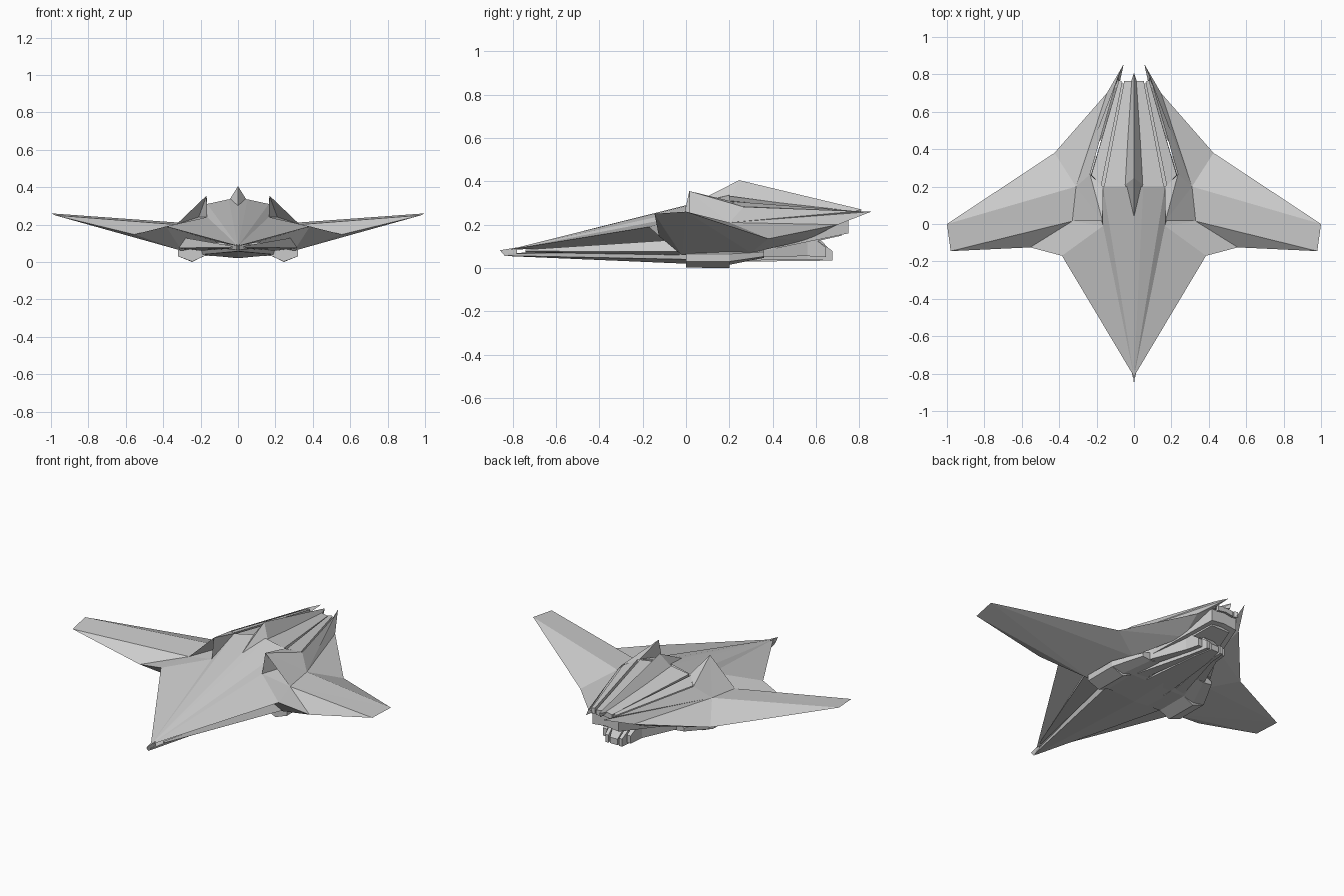
import bpy, bmesh

if "Cube" in bpy.data.objects:
    bpy.data.objects.remove(bpy.data.objects["Cube"])


def build(name, pts, faces, mirror=True):
    """Flat-faced part from named points; faces are strings of point names."""
    keys = list(pts)
    me = bpy.data.meshes.new(name)
    me.from_pydata([pts[k] for k in keys], [],
                   [[keys.index(k) for k in f.split()] for f in faces])
    return finish(name, me, mirror)


def loft(name, rings, mirror=True):
    """Join matching cross-sections into a closed part."""
    bm = bmesh.new()
    rows = [[bm.verts.new(p) for p in r] for r in rings]
    n = len(rows[0])
    for a, b in zip(rows, rows[1:]):
        for i in range(n):
            j = (i + 1) % n
            bm.faces.new((a[i], a[j], b[j], b[i]))
    bm.faces.new(rows[0][::-1])
    bm.faces.new(rows[-1])
    me = bpy.data.meshes.new(name)
    bm.to_mesh(me)
    bm.free()
    return finish(name, me, mirror)


def finish(name, me, mirror):
    bm = bmesh.new()
    bm.from_mesh(me)
    bmesh.ops.recalc_face_normals(bm, faces=bm.faces)
    bm.to_mesh(me)
    bm.free()
    ob = bpy.data.objects.new(name, me)
    bpy.context.collection.objects.link(ob)
    if mirror:
        ob.modifiers.new("mirror", 'MIRROR').use_clip = True
    return ob


def rect(y, x0, x1, z0, z1, tilt=0.0):
    """Rectangular section at y; tilt lowers the outer side."""
    return [(x0, y, z0), (x1, y, z0 - tilt), (x1, y, z1 - tilt), (x0, y, z1)]


# Shared hull points of the right half
P = dict(
    nose=(0, -.815, .085), mid=(0, .2, .34), spine=(.05, .2, .335),
    deck=(.165, .2, .31), inner=(.165, -.01, .24), edge=(.385, -.17, .19),
    kink=(.555, -.125, .147), tipf=(.98, -.145, .25), tipb=(1, 0, .26),
    rear=(.425, .38, .135), shoulder=(.31, .2, .21), lip=(.33, .015, .2),
    apex=(.168, .015, .355), ledge=(.235, .265, .282), duct=(.21, .13, .24),
    tail=(.085, .79, .262), prong=(.055, .855, .26), flank=(.145, .7, .2),
    root=(.3, -.02, .06), rootb=(.26, .3, .07), belly=(.12, .56, .13),
    recess=(.1, .0, .105), notch=(.08, .74, .23))


def hull(name, *faces):
    used = {k for f in faces for k in f.split()}
    return build(name, {k: v for k, v in P.items() if k in used}, faces)


# Forward hull sheet and its hollow underside
hull("forward_hull", "nose mid spine", "nose spine deck", "nose deck inner",
     "nose inner edge", "nose edge recess", "edge root recess")

# Swept wing, top and bottom
hull("wing", "inner lip edge", "edge lip kink", "kink lip tipf",
     "tipf lip tipb", "lip shoulder tipb", "shoulder rear tipb",
     "edge root kink", "kink root tipf", "tipf root tipb",
     "root rootb tipb", "rootb rear tipb")

# Raised intake shoulder with recessed mouth
hull("intake_shoulder", "apex lip shoulder", "apex shoulder ledge",
     "apex ledge deck", "inner apex deck", "apex lip duct",
     "lip inner duct", "inner apex duct")

# Rear flank ending in the tail prong
hull("rear_flank", "shoulder ledge tail", "shoulder tail prong",
     "shoulder prong flank", "shoulder flank rear", "rootb rear belly",
     "rear flank belly", "flank prong notch", "flank notch belly",
     "tail prong notch")

# Vertical blade at the very nose
build("nose_blade", dict(a=(0, -.858, .082), b=(0, -.835, .055),
                         c=(.008, -.78, .06), d=(.008, -.78, .095),
                         e=(0, -.78, .095)),
      ["a b c d", "a d e"])

# Keel under the forward hull
loft("keel", [
    [(0, -.82, .055), (.006, -.82, .057), (.006, -.82, .066), (0, -.82, .068)],
    [(0, 0, .02), (.19, 0, .04), (.2, 0, .08), (0, 0, .1)],
    [(0, .24, .03), (.2, .24, .04), (.25, .24, .08), (0, .24, .1)]])

# Side rails between keel and hull sheet
loft("under_rail", [
    [(.03, -.74, .072), (.04, -.74, .078), (.03, -.74, .085)],
    [(.2, -.03, .06), (.32, -.03, .075), (.29, -.05, .13)]])

# Top deck: sunken floor with separate tapered plates
loft("deck_floor", [rect(.2, 0, .23, .08, .30, .035),
                    rect(.75, 0, .085, .17, .245, .01)])
loft("deck_plate", [rect(.2, .0, .16, .29, .335, .025),
                    rect(.765, .0, .052, .235, .265, .008)])
loft("deck_strip", [
    [(.175, .205, .27), (.23, .262, .255), (.228, .262, .283), (.175, .205, .308)],
    [(.062, .76, .23), (.08, .77, .23), (.08, .77, .262), (.062, .76, .265)]])

# Dorsal spine
build("dorsal_spine", dict(
    front=(0, .04, .3), side=(.047, .21, .33), top=(0, .245, .405),
    back=(0, .81, .27), low=(.016, .76, .258), under=(0, .8, .24)),
    ["front side top", "top side low back", "back low under"])

# Ventral pods, angular section
def pod(y, s):
    return [(.09, y, .03), (.18, y, .032), (.245, y, .0 + s), (.32, y, .03),
            (.32, y, .065), (.25, y, .1), (.09, y, .09)]


loft("ventral_pod", [pod(0, .002), pod(.2, 0)])
loft("pod_fairing", [pod(.2, .015), [(x * .75, .36, .035 + z * .6)
                                     for x, y, z in pod(0, .02)]])

# Lower tail: centre beam and tapering side fingers
loft("tail_beam", [rect(.2, 0, .09, .03, .14), rect(.56, 0, .05, .032, .2),
                   rect(.675, 0, .025, .035, .07)])
for i, (a, b, c, d, z) in enumerate([(.1, .165, .035, .055, .034),
                                     (.175, .25, .065, .09, .05)]):
    loft(f"tail_finger_{i + 1}", [
        rect(.22, a, b, z, .15), rect(.56, c + .01, d + .015, z + .005, .16),
        rect(.675 - i * .03, c, d, z, z + .045)])

# Rear exhaust block under the deck
loft("exhaust_block", [rect(.5, 0, .12, .1, .25), rect(.72, 0, .06, .15, .245)])
